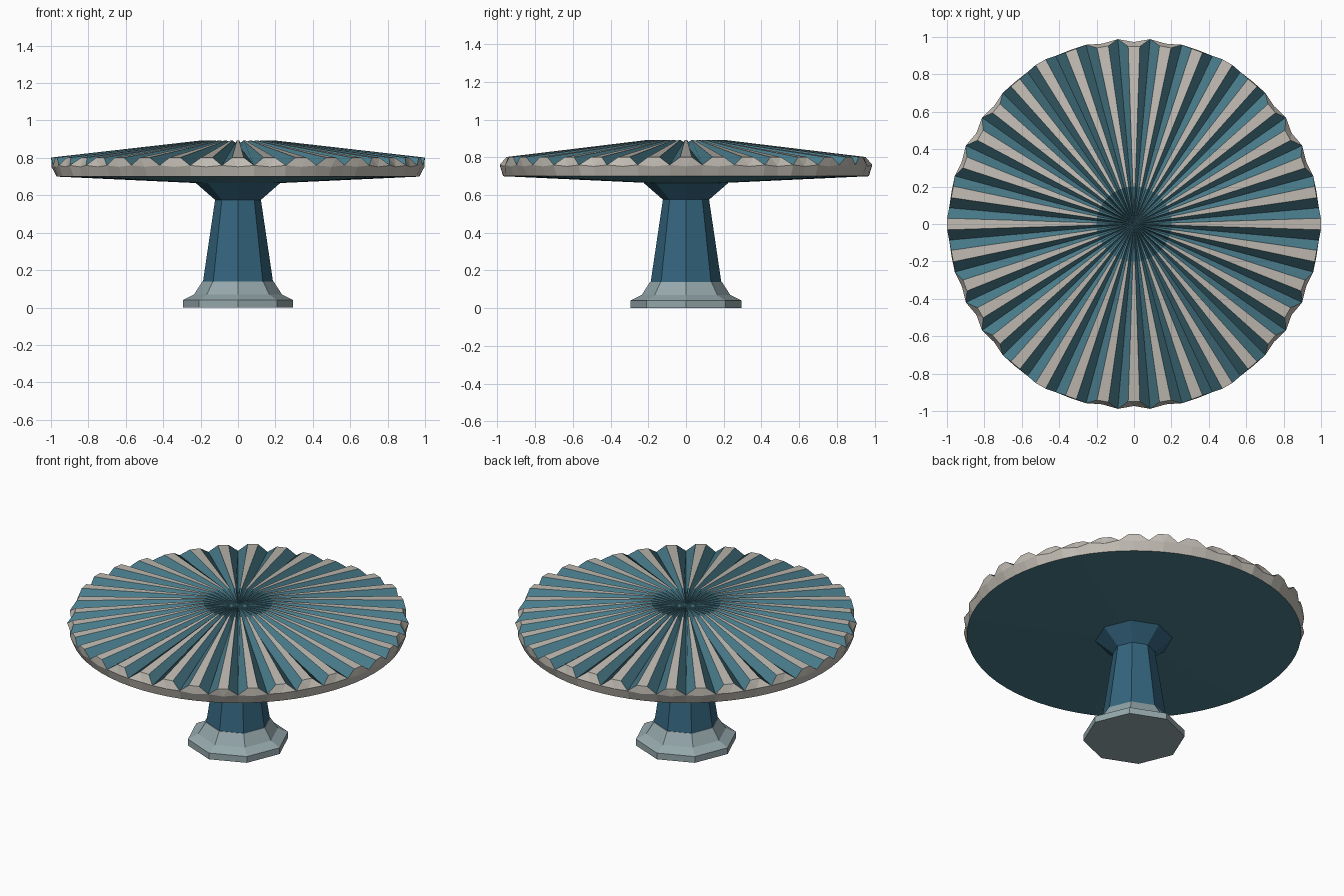
import bpy, bmesh
from math import sin, cos, pi, radians

cube = bpy.data.objects.get("Cube")
if cube:
    bpy.data.objects.remove(cube)


def material(name, colour):
    m = bpy.data.materials.new(name)
    m.use_nodes = True
    m.diffuse_color = (*colour, 1)
    m.node_tree.nodes["Principled BSDF"].inputs["Base Color"].default_value = (*colour, 1)
    return m


teal = material("pleat teal", (0.07, 0.21, 0.27))
stone = material("warm light grey", (0.53, 0.50, 0.45))
blue = material("column blue", (0.034, 0.13, 0.21))
grey = material("base blue grey", (0.30, 0.39, 0.41))


def finish(bm, name, *mats):
    mesh = bpy.data.meshes.new(name)
    bmesh.ops.recalc_face_normals(bm, faces=bm.faces)
    bm.to_mesh(mesh)
    bm.free()
    for m in mats:
        mesh.materials.append(m)
    obj = bpy.data.objects.new(name, mesh)
    bpy.context.collection.objects.link(obj)
    return obj


def turned(name, profile, mat, sides=8):
    """Faceted solid from (radius, height) pairs, capped at both ends."""
    bm = bmesh.new()
    rings = [[bm.verts.new((r * cos(2 * pi * i / sides), r * sin(2 * pi * i / sides), z))
              for i in range(sides)] for r, z in profile]
    for low, high in zip(rings, rings[1:]):
        for i in range(sides):
            j = (i + 1) % sides
            bm.faces.new((low[i], low[j], high[j], high[i]))
    bm.faces.new(rings[0][::-1])
    bm.faces.new(rings[-1])
    return finish(bm, name, mat)


# Pedestal
turned("base", [(0.295, 0), (0.295, 0.04), (0.235, 0.07), (0.19, 0.14)], grey)
turned("column", [(0.187, 0.14), (0.122, 0.58)], blue)
turned("collar", [(0.122, 0.575), (0.225, 0.665)], blue)

# Pleated canopy: flat-topped ridges with V valleys, closed by a cone below
RIDGES = 36
STEP = 2 * pi / RIDGES
bm = bmesh.new()


def point(radius, angle, z, side=0.0):
    """Vertex at a polar position, shifted sideways along the rim."""
    return bm.verts.new((radius * cos(angle) - side * sin(angle),
                         radius * sin(angle) + side * cos(angle), z))


def face(index, *verts):
    bm.faces.new(verts).material_index = index


crown = bm.verts.new((0, 0, 0.87))
under = bm.verts.new((0, 0, 0.655))
valleys = []
for i in range(RIDGES):
    a = (i + 0.5) * STEP
    valleys.append((point(0.97, a, 0.70), point(0.992, a, 0.76), point(0.2, a, 0.848)))

for i in range(RIDGES):
    a = i * STEP
    wave = cos(6 * a)
    low0, rim0, in0 = valleys[i - 1]
    low1, rim1, in1 = valleys[i]
    low = point(0.97, a, 0.70)
    mid = point(0.985 + 0.012 * wave, a, 0.752)
    top0, top1 = (point(0.974 + 0.025 * wave, a, 0.802, s) for s in (-0.031, 0.031))
    peak0, peak1 = (point(0.2, a, 0.893, s) for s in (-0.006, 0.006))
    # ridge top and walls
    face(1, top0, top1, peak1, peak0)
    face(0, rim0, top0, peak0, in0)
    face(0, top1, rim1, in1, peak1)
    # funnel into the crown
    face(0, peak0, peak1, crown)
    face(0, in0, peak0, crown)
    face(0, peak1, in1, crown)
    # faceted ridge end
    face(1, mid, top1, top0)
    face(1, rim0, mid, top0)
    face(1, mid, rim1, top1)
    face(1, low0, low, mid, rim0)
    face(1, low, low1, rim1, mid)
    # underside
    face(0, low, low0, under)
    face(0, low1, low, under)
finish(bm, "pleated_canopy", teal, stone)
